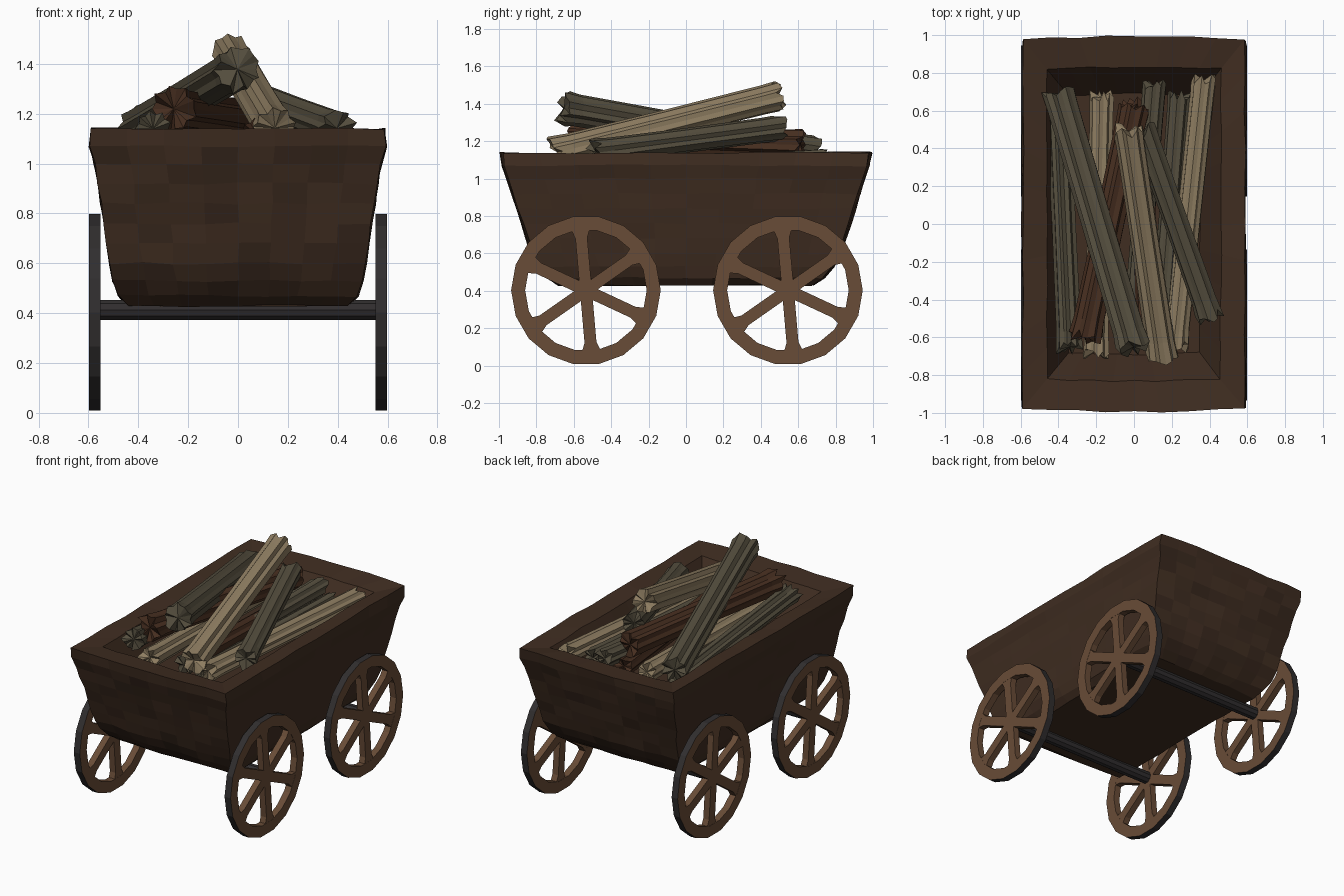
import bpy, bmesh, math, random
from mathutils import Vector

if "Cube" in bpy.data.objects:
    bpy.data.objects.remove(bpy.data.objects["Cube"])

random.seed(7)


def material(name, rgb):
    m = bpy.data.materials.new(name)
    m.diffuse_color = (*rgb, 1)
    m.use_nodes = True
    m.node_tree.nodes["Principled BSDF"].inputs["Base Color"].default_value = m.diffuse_color
    return m


BODY = [material("body_wood", (0.050, 0.026, 0.015)),
        material("body_wood_dark", (0.042, 0.022, 0.013)),
        material("body_wood_light", (0.058, 0.030, 0.017))]
WHEEL = material("wheel_wood", (0.140, 0.072, 0.038))
IRON = material("iron", (0.030, 0.027, 0.028))
PALE = material("pale_log", (0.270, 0.205, 0.120))
GREY = material("grey_log", (0.090, 0.076, 0.048))
RED = material("red_log", (0.061, 0.027, 0.014))


def finish(name, bm, mats):
    bmesh.ops.recalc_face_normals(bm, faces=bm.faces)
    me = bpy.data.meshes.new(name)
    bm.to_mesh(me)
    bm.free()
    for m in mats:
        me.materials.append(m)
    ob = bpy.data.objects.new(name, me)
    bpy.context.collection.objects.link(ob)
    return ob


def bridge(bm, a, b):
    n = len(a)
    return [bm.faces.new((a[i], a[(i + 1) % n], b[(i + 1) % n], b[i])) for i in range(n)]


# Cart body: rectangular rings stacked from the base, over the rim, down to the inner floor
def rect_ring(bm, hx, hy, z, nx=8, ny=10, jit=0.005):
    pts = []
    corners = [(-hx, -hy), (hx, -hy), (hx, hy), (-hx, hy)]
    for k in range(4):
        (x0, y0), (x1, y1) = corners[k], corners[(k + 1) % 4]
        n = nx if k % 2 == 0 else ny
        for i in range(n):
            t = i / n
            x, y = x0 + (x1 - x0) * t, y0 + (y1 - y0) * t
            if k % 2 == 0:
                y *= 1 + 0.014 * math.sin(math.pi * t)
            pts.append(bm.verts.new((x + random.uniform(-jit, jit),
                                     y + random.uniform(-jit, jit),
                                     z + random.uniform(-jit, jit))))
    return pts


def cart_body():
    bm = bmesh.new()
    levels = [(0.44, 0.67, 0.43), (0.48, 0.73, 0.47), (0.50, 0.78, 0.53), (0.515, 0.82, 0.60),
              (0.525, 0.845, 0.68), (0.535, 0.87, 0.76), (0.55, 0.895, 0.84), (0.56, 0.92, 0.92),
              (0.575, 0.945, 1.0), (0.594, 0.968, 1.07), (0.588, 0.98, 1.14),
              (0.46, 0.82, 1.12), (0.35, 0.68, 0.92)]
    rings = [rect_ring(bm, *lv) for lv in levels]
    for r, (a, b) in enumerate(zip(rings, rings[1:])):
        for i, f in enumerate(bridge(bm, a, b)):
            # patchwork boards on the two end walls
            if r < 9 and (i < 8 or 18 <= i < 26):
                f.material_index = random.randrange(3)
    bm.faces.new(rings[0])
    bm.faces.new(rings[-1])
    finish("cart_body", bm, BODY)


# Spoked wheel lying in the YZ plane: ring plus three crossing bars, iron tread
def wheel(name, side, cy, cz=0.403, R=0.40, r=0.325, n=18):
    bm = bmesh.new()
    x0, x1 = side * 0.552, side * 0.598

    def circle(rad, x):
        return [bm.verts.new((x, cy + rad * math.cos(2 * math.pi * i / n),
                              cz + rad * math.sin(2 * math.pi * i / n))) for i in range(n)]
    loops = [circle(R, x0), circle(R, x1), circle(r, x1), circle(r, x0)]
    for k in range(4):
        for f in bridge(bm, loops[k], loops[(k + 1) % 4]):
            f.material_index = 1 if k == 0 else 0
    for k in range(3):
        a = math.radians(95 + 60 * k)
        u, v = Vector((0, math.cos(a), math.sin(a))), Vector((0, -math.sin(a), math.cos(a)))
        ends = []
        for x in (x0, x1):
            c = Vector((x - side * 0.001 * (1 if x == x1 else -1), cy, cz))
            # bars flare a little where they meet the ring
            prof = [(-0.34, -0.055), (-0.28, -0.032), (0.28, -0.032), (0.34, -0.055),
                    (0.34, 0.055), (0.28, 0.032), (-0.28, 0.032), (-0.34, 0.055)]
            ends.append([bm.verts.new(c + u * p + v * q) for p, q in prof])
        bridge(bm, *ends)
        for e in ends:
            bm.faces.new(e)
    finish(name, bm, [WHEEL, IRON])


# Log: grooved bark tube with splintered, slightly hollow ends
def log(name, p, q, rad, mat, n=18):
    bm = bmesh.new()
    p, q = Vector(p), Vector(q)
    d = (q - p).normalized()
    u = d.cross(Vector((0, 0, 1))).normalized()
    v = u.cross(d)
    groove = [rad * (random.uniform(0.96, 1.06) if i % 2 else random.uniform(0.80, 0.93))
              for i in range(n)]

    def ring(c, scale, rag):
        out = []
        for i in range(n):
            a = 2 * math.pi * i / n
            s = random.uniform(-rag, rag)
            out.append(bm.verts.new(c + (u * math.cos(a) + v * math.sin(a)) * groove[i] * scale + d * s))
        return out
    rings = [ring(p, 1.08, 0.035), ring(p + d * 0.09, 0.98, 0.01), ring(p.lerp(q, 0.5), 0.94, 0),
             ring(q - d * 0.09, 0.96, 0.01), ring(q, 1.0, 0.035)]
    for a, b in zip(rings, rings[1:]):
        bridge(bm, a, b)
    for loop, c in ((rings[0], p + d * 0.01), (rings[-1], q - d * 0.01)):
        mid = bm.verts.new(c)
        for i in range(n):
            bm.faces.new((loop[i], loop[(i + 1) % n], mid))
    finish(name, bm, [mat])


# Axles
def axle(name, y):
    bm = bmesh.new()
    loops = [[bm.verts.new((x, y + 0.042 * math.cos(a), 0.413 + 0.042 * math.sin(a)))
              for a in [2 * math.pi * i / 10 for i in range(10)]] for x in (-0.56, 0.56)]
    bridge(bm, *loops)
    for lp in loops:
        bm.faces.new(lp)
    finish(name, bm, [IRON])


cart_body()
for end, y in (("front", -0.535), ("rear", 0.545)):
    axle(end + "_axle", y)
    for side, label in ((-1, "left"), (1, "right")):
        wheel(f"{end}_{label}_wheel", side, y)

# Firewood load: front end, back end, radius, colour
for i, spec in enumerate([
        ((0.15, -0.70, 1.14), (-0.03, 0.50, 1.44), 0.082, PALE),
        ((0.00, -0.66, 1.38), (-0.40, 0.70, 1.14), 0.086, GREY),
        ((0.40, -0.49, 1.14), (0.05, 0.50, 1.27), 0.070, GREY),
        ((0.22, -0.65, 1.07), (0.37, 0.77, 1.08), 0.066, PALE),
        ((-0.26, -0.60, 1.22), (0.00, 0.62, 1.18), 0.085, RED),
        ((-0.34, -0.66, 1.14), (-0.40, 0.67, 1.05), 0.066, GREY),
        ((-0.20, -0.68, 1.06), (-0.17, 0.68, 1.06), 0.066, PALE),
        ((0.08, -0.62, 1.11), (0.03, 0.64, 1.03), 0.068, RED),
        ((0.00, -0.60, 1.03), (0.11, 0.74, 1.10), 0.062, GREY),
        ((0.14, -0.60, 1.02), (0.24, 0.68, 1.05), 0.062, GREY)]):
    log(f"log_{i + 1}", *spec)
